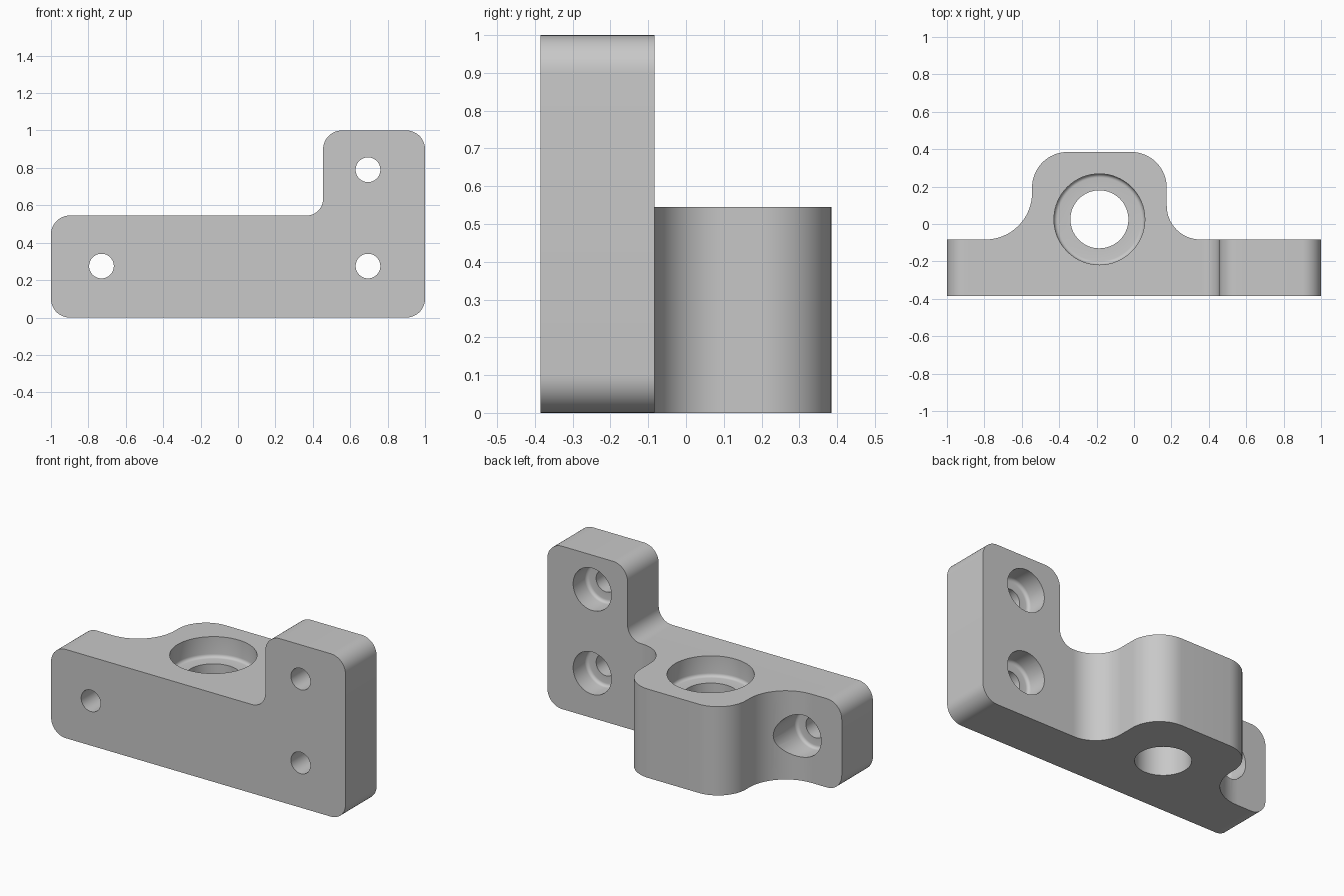
import bpy
import bmesh
from math import cos, sin, pi, tan, radians
from mathutils import Vector

if "Cube" in bpy.data.objects:
    bpy.data.objects.remove(bpy.data.objects["Cube"], do_unlink=True)

FRONT, BACK, REAR = -0.385, -0.083, 0.385   # plate front, plate back, boss rear
LOW_TOP, TALL_TOP = 0.545, 1.0

grey = bpy.data.materials.new("machined grey")
grey.use_nodes = True
colour = (0.58, 0.58, 0.58, 1)
grey.diffuse_color = colour
grey.node_tree.nodes["Principled BSDF"].inputs["Base Color"].default_value = colour


def rounded(corners, steps=12):
    """Outline through (x, y, radius) corners, each replaced by a tangent arc."""
    pts = []
    n = len(corners)
    for i, (x, y, r) in enumerate(corners):
        p = Vector((x, y))
        if r == 0:
            pts.append(p)
            continue
        a = (Vector(corners[i - 1][:2]) - p).normalized()
        b = (Vector(corners[(i + 1) % n][:2]) - p).normalized()
        half = a.angle(b) / 2
        reach = r / tan(half)
        centre = p + (a + b).normalized() * (r / sin(half))
        u = p + a * reach - centre
        v = p + b * reach - centre
        sweep = pi - 2 * half
        for k in range(steps + 1):
            t = k / steps
            pts.append(centre + (u * sin((1 - t) * sweep) + v * sin(t * sweep)) / sin(sweep))
    return [(round(q.x, 5), round(q.y, 5)) for q in pts]


def loft(name, rings):
    """Closed solid through a list of matching rings of points."""
    bm = bmesh.new()
    loops = [[bm.verts.new(p) for p in ring] for ring in rings]
    n = len(loops[0])
    for lo, hi in zip(loops, loops[1:]):
        for i in range(n):
            j = (i + 1) % n
            bm.faces.new((lo[i], lo[j], hi[j], hi[i]))
    bm.faces.new(loops[0])
    bm.faces.new(loops[-1])
    bmesh.ops.recalc_face_normals(bm, faces=bm.faces)
    mesh = bpy.data.meshes.new(name)
    bm.to_mesh(mesh)
    bm.free()
    mesh.materials.append(grey)
    obj = bpy.data.objects.new(name, mesh)
    bpy.context.collection.objects.link(obj)
    return obj


def counterbore(name, place, wide, narrow, start, depth, end, fillet=0.02, sides=64):
    """Stepped round cutter; place(u, v, depth) maps it into the model."""
    steps = [(wide, start)]
    for k in range(6):
        a = k / 5 * pi / 2
        steps.append((wide - fillet + fillet * cos(a), depth - fillet + fillet * sin(a)))
    steps += [(narrow, depth), (narrow, end)]
    angles = [2 * pi * i / sides for i in range(sides)]
    return loft(name, [[place(r * cos(a), r * sin(a), d) for a in angles] for r, d in steps])


def combine(target, tool, operation):
    mod = target.modifiers.new(tool.name, "BOOLEAN")
    mod.operation = operation
    mod.solver = "EXACT"
    mod.object = tool
    bpy.context.view_layer.objects.active = target
    bpy.ops.object.modifier_apply(modifier=mod.name)
    bpy.data.objects.remove(tool, do_unlink=True)


# L-shaped mounting plate, outlined from the front
outline = rounded([(-1, 0, 0.1), (1, 0, 0.1), (1, TALL_TOP, 0.1), (0.455, TALL_TOP, 0.1),
                   (0.455, LOW_TOP, 0.09), (-1, LOW_TOP, 0.1)])
bracket = loft("mounting_bracket", [[(x, y, z) for x, z in outline] for y in (FRONT, BACK)])

# Bearing boss behind the plate, outlined from above with flared roots
outline = rounded([(-0.8, -0.2, 0), (-0.8, BACK, 0), (-0.545, BACK, 0.25),
                   (-0.545, REAR, 0.19), (0.175, REAR, 0.19), (0.175, BACK, 0.18),
                   (0.36, BACK, 0), (0.36, -0.2, 0)], 16)
boss = loft("bearing_boss", [[(x, y, z) for x, y in outline] for z in (0, LOW_TOP)])
combine(bracket, boss, "UNION")

# Stepped vertical bore through the boss
bore = counterbore("bearing_bore", lambda u, v, d: (u - 0.185, v + 0.025, LOW_TOP - d),
                   0.243, 0.155, -0.1, 0.126, LOW_TOP + 0.1)
combine(bracket, bore, "DIFFERENCE")

# Screw holes, counterbored from the back of the plate
for hx, hz in ((-0.73, 0.275), (0.695, 0.275), (0.695, 0.79)):
    hole = counterbore("screw_hole", lambda u, v, d: (hx + u, BACK - d, hz + v),
                       0.13, 0.066, -0.2, 0.132, 0.4, sides=48)
    combine(bracket, hole, "DIFFERENCE")

# Smooth curved walls, crisp edges
bpy.ops.object.select_all(action="DESELECT")
bracket.select_set(True)
bpy.context.view_layer.objects.active = bracket
bpy.ops.object.shade_smooth_by_angle(angle=radians(30))
